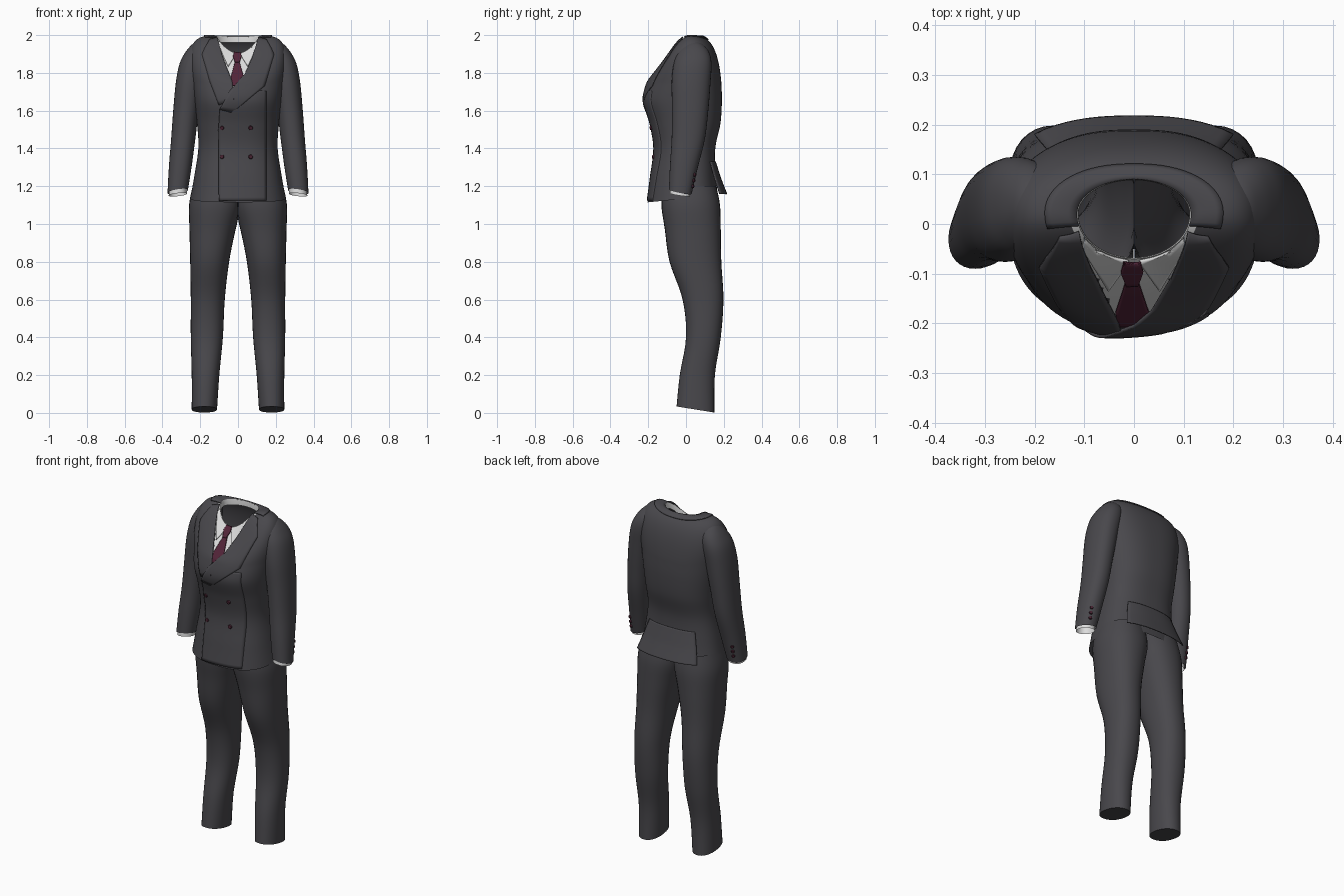
import bpy, bmesh, math
from mathutils import Vector
from mathutils.bvhtree import BVHTree

if "Cube" in bpy.data.objects:
    bpy.data.objects.remove(bpy.data.objects["Cube"])


def material(name, rgb):
    m = bpy.data.materials.new(name)
    m.diffuse_color = (*rgb, 1)
    m.use_nodes = True
    m.node_tree.nodes["Principled BSDF"].inputs["Base Color"].default_value = m.diffuse_color
    return m


SUIT = material("charcoal cloth", (0.066, 0.064, 0.072))
SHIRT = material("white shirt", (0.72, 0.72, 0.72))
TIE = material("maroon tie", (0.085, 0.018, 0.04))
BUTTON = material("dark maroon button", (0.06, 0.016, 0.03))


def spow(v, p):
    return math.copysign(abs(v) ** p, v)


def spline(rows, n):
    """Catmull-Rom interpolation of tuples, n steps per span."""
    out = []
    for i in range(len(rows) - 1):
        p = [rows[max(i - 1, 0)], rows[i], rows[i + 1], rows[min(i + 2, len(rows) - 1)]]
        for k in range(n):
            t = k / n
            out.append(tuple(0.5 * (2 * b + (c - a) * t + (2 * a - 5 * b + 4 * c - d) * t * t
                                    + (3 * b - a - 3 * c + d) * t ** 3) for a, b, c, d in zip(*p)))
    return out + [rows[-1]]


def grid_object(name, rows, mats, closed=True, cap=False, thick=0.0, rule=None):
    """Skin a list of point rows; returns a BVH of the surface."""
    n = len(rows[0])
    verts = [Vector(p) for r in rows for p in r]
    faces = [(j * n + i, j * n + (i + 1) % n, (j + 1) * n + (i + 1) % n, (j + 1) * n + i)
             for j in range(len(rows) - 1) for i in range(n if closed else n - 1)]
    if cap:
        faces.append(tuple(range((len(rows) - 1) * n, len(rows) * n)))
    me = bpy.data.meshes.new(name)
    me.from_pydata(verts, [], faces)
    bm = bmesh.new()
    bm.from_mesh(me)
    bmesh.ops.recalc_face_normals(bm, faces=bm.faces)
    bm.to_mesh(me)
    bm.free()
    for m in mats:
        me.materials.append(m)
    for p in me.polygons:
        p.use_smooth = True
        if rule:
            p.material_index = rule(p.center)
    me.set_sharp_from_angle(angle=math.radians(45))
    ob = bpy.data.objects.new(name, me)
    bpy.context.collection.objects.link(ob)
    if thick:
        s = ob.modifiers.new("thickness", "SOLIDIFY")
        s.thickness, s.offset = thick, 0
    return BVHTree.FromPolygons(verts, faces)


def tube(name, rows, mat, side, n=32, steps=5, cap=False, clamp=False):
    """Elliptic limb from rows (z, cx, cy, rx, ry, tilt_x, tilt_y)."""
    rings = []
    for z, cx, cy, rx, ry, tx, ty in spline(rows, steps):
        ring = []
        for i in range(n):
            a = 2 * math.pi * i / n
            dx, dy = rx * spow(math.cos(a), .9), ry * spow(math.sin(a), .9)
            x = max(cx + dx, 0) if clamp else cx + dx
            ring.append((side * x, cy + dy, z + tx * dx + ty * dy))
        rings.append(ring)
    return grid_object(name, rings, [mat], cap=cap)


# ---- jacket body: horizontal rings to the chest, then curved up to the neck hole
BODY = spline([(1.135, .252, -.203, .168), (1.25, .232, -.185, .158), (1.4, .21, -.167, .155),
               (1.53, .217, -.187, .182), (1.65, .232, -.219, .19), (1.75, .245, -.193, .187)], 6)
N = 96


def ring_point(a, row):
    z, hw, yf, yb = row
    c, s = spow(math.cos(a), .8), spow(math.sin(a), .8)
    y = .01 + ((yb - .01) if s > 0 else (.01 - yf)) * s
    tilt = .1 * y * max(0, (1.25 - z) / .115)
    return Vector((hw * c, y, z + tilt))


def neck_point(a):
    c, s = math.cos(a), math.sin(a)
    return Vector((.115 * c, .02 + (.07 if s > 0 else .09) * s, 1.99 - (.09 * s * s if s < 0 else 0)))


def shoulder_point(a, t):
    c, s = math.cos(a), math.sin(a)
    ctrl = Vector((.3 * spow(c, .8), .03 + (.14 if s > 0 else -.17) * abs(s),
                   2.03 - (.07 if s > 0 else .21) * s * s))
    return (1 - t) ** 2 * ring_point(a, BODY[-1]) + 2 * t * (1 - t) * ctrl + t * t * neck_point(a)


angles = [2 * math.pi * i / N for i in range(N)]
rows = [[ring_point(a, r) for a in angles] for r in BODY]
rows += [[shoulder_point(a, k / 24) for a in angles] for k in range(1, 25)]


def shirt_rule(c):  # V-shaped shirt front
    return int(c.y < .04 and c.z > 1.72 and abs(c.x) < .038 + (c.z - 1.75) * .36)


body = grid_object("jacket_body", rows, [SUIT, SHIRT], rule=shirt_rule)

# ---- jacket collar round the back of the neck, and shirt collar band inside
back = [math.radians(-15 + 210 * i / 40) for i in range(41)]
grid_object("jacket_collar", [[shoulder_point(a, t) + Vector((0, 0, .004)) for a in back]
                              for t in (.8, .85, .9, .95, 1)], [SUIT], closed=False, thick=.006)
band = []
for dz, k in ((.006, 1.0), (-.01, .975), (-.03, .97)):
    band.append([Vector((p.x * k, .02 + (p.y - .02) * k, p.z + dz)) for p in map(neck_point, angles)])
grid_object("shirt_collar_band", band, [SHIRT])


def project(x, z, face=-1, bvh=None):
    """Drop a front (-1) or back (+1) view point on a surface."""
    bvh = bvh or body
    hit, nrm, _, _ = bvh.ray_cast(Vector((x, face, z)), Vector((0, -face, 0)), 1.06)
    if hit is None:
        hit, nrm, _, _ = bvh.find_nearest(Vector((x, face * .06, z)))
    if nrm.y * face < 0:
        nrm = -nrm
    return hit, nrm


def along(pts, t):
    f = t * (len(pts) - 1)
    i = min(int(f), len(pts) - 2)
    return Vector(pts[i]).lerp(Vector(pts[i + 1]), f - i)


def panel(name, left, right, mat, off, face=-1, thick=.006, nv=24, nu=10):
    """Cloth plate between two outlines; off(u, v) is its lift."""
    out = []
    for j in range(nv + 1):
        a, b = along(left, j / nv), along(right, j / nv)
        row = []
        for i in range(nu + 1):
            q = a.lerp(b, i / nu)
            p, nrm = project(q.x, q.y, face)
            row.append(p + nrm * off(i / nu, j / nv))
        out.append(row)
    grid_object(name, out, [mat], closed=False, thick=thick)


# ---- shirt collar points and tie
for s, tag in ((-1, "right"), (1, "left")):
    panel("shirt_collar_" + tag, [(s * .1, 1.97), (s * .055, 1.925), (s * .01, 1.898)],
          [(s * .105, 1.95), (s * .08, 1.89), (s * .052, 1.83)], SHIRT, lambda u, v: .005)
panel("tie_knot", [(-.02, 1.908), (-.027, 1.88), (-.016, 1.848)],
      [(.012, 1.908), (.019, 1.88), (.008, 1.848)], TIE, lambda u, v: .012, nv=10)
panel("tie_blade", [(-.016, 1.855), (-.037, 1.775), (-.03, 1.73)],
      [(.008, 1.855), (.03, 1.775), (.025, 1.73)], TIE, lambda u, v: .006)

# ---- lapels and overlapping front
panel("lapel_right", [(-.15, 1.975), (-.178, 1.925), (-.19, 1.895), (-.15, 1.76), (-.1, 1.63)],
      [(-.112, 1.98), (-.085, 1.89), (-.055, 1.81), (-.03, 1.75), (-.02, 1.66)],
      SUIT, lambda u, v: .003 + .006 * u)
panel("lapel_left", [(.11, 1.98), (.075, 1.87), (.035, 1.785), (-.04, 1.705), (-.095, 1.61)],
      [(.15, 1.975), (.178, 1.925), (.19, 1.895), (.14, 1.73), (-.03, 1.59)],
      SUIT, lambda u, v: .012 - .009 * u)
panel("front_overlap", [(-.04, 1.705), (-.095, 1.61), (-.102, 1.5), (-.1, 1.3), (-.1, 1.122)],
      [(.15, 1.705), (.15, 1.61), (.15, 1.5), (.15, 1.3), (.15, 1.125)],
      SUIT, lambda u, v: .006 - .008 * u, nv=40, nu=16)

# ---- flared tail between the two side vents
panel("jacket_tail", [(-.15, 1.33), (-.165, 1.24), (-.178, 1.153)],
      [(.15, 1.33), (.165, 1.24), (.178, 1.153)], SUIT,
      lambda u, v: .001 + .047 * v, face=1, nu=20)


def button(name, x, z, r, face=-1, bvh=None, lift=.006):
    p, nrm = project(x, z, face, bvh)
    me = bpy.data.meshes.new(name)
    bm = bmesh.new()
    bmesh.ops.create_cone(bm, cap_ends=True, segments=16, radius1=r, radius2=r * .8, depth=.008)
    bm.to_mesh(me)
    bm.free()
    me.materials.append(BUTTON)
    ob = bpy.data.objects.new(name, me)
    ob.location = p + nrm * lift
    ob.rotation_euler = nrm.to_track_quat("Z", "Y").to_euler()
    bpy.context.collection.objects.link(ob)


for bx in (-.083, .066):
    for bz in (1.51, 1.355):
        button("front_button", bx, bz, .012, lift=.009)

# ---- sleeves, cuffs and trouser legs, both sides
SLEEVE = [(1.965, .2, .04, .02, .02, 0, 0), (1.95, .2, .04, .044, .05, 0, 0),
          (1.91, .215, .04, .063, .082, 0, 0), (1.85, .235, .035, .074, .1, 0, 0),
          (1.75, .255, .027, .074, .103, 0, 0), (1.6, .275, .022, .068, .096, 0, 0),
          (1.45, .29, .012, .064, .088, 0, 0), (1.3, .306, -.012, .06, .073, 0, -.1),
          (1.172, .319, -.03, .054, .06, -.15, -.2)]
CUFF = [(1.2, .317, -.03, .046, .052, -.1, -.2), (1.155, .319, -.033, .048, .053, -.1, -.15)]
LEG = [(1.2, .115, .02, .125, .14, 0, 0), (1.1, .12, .025, .139, .155, 0, 0),
       (.97, .135, .036, .122, .148, 0, 0), (.8, .15, .05, .103, .137, 0, 0),
       (.6, .16, .09, .09, .108, 0, 0), (.4, .165, .092, .085, .092, 0, 0),
       (.2, .172, .06, .073, .093, 0, 0), (.018, .178, .05, .067, .1, 0, -.16)]
for s, tag in ((-1, "right"), (1, "left")):
    sleeve = tube("sleeve_" + tag, SLEEVE, SUIT, s)
    tube("shirt_cuff_" + tag, CUFF, SHIRT, s, steps=2)
    tube("trouser_leg_" + tag, LEG, SUIT, s, cap=True, clamp=True)
    for bz in (1.2, 1.23, 1.26):
        button("sleeve_button", s * .34, bz, .01, face=1, bvh=sleeve, lift=.003)
